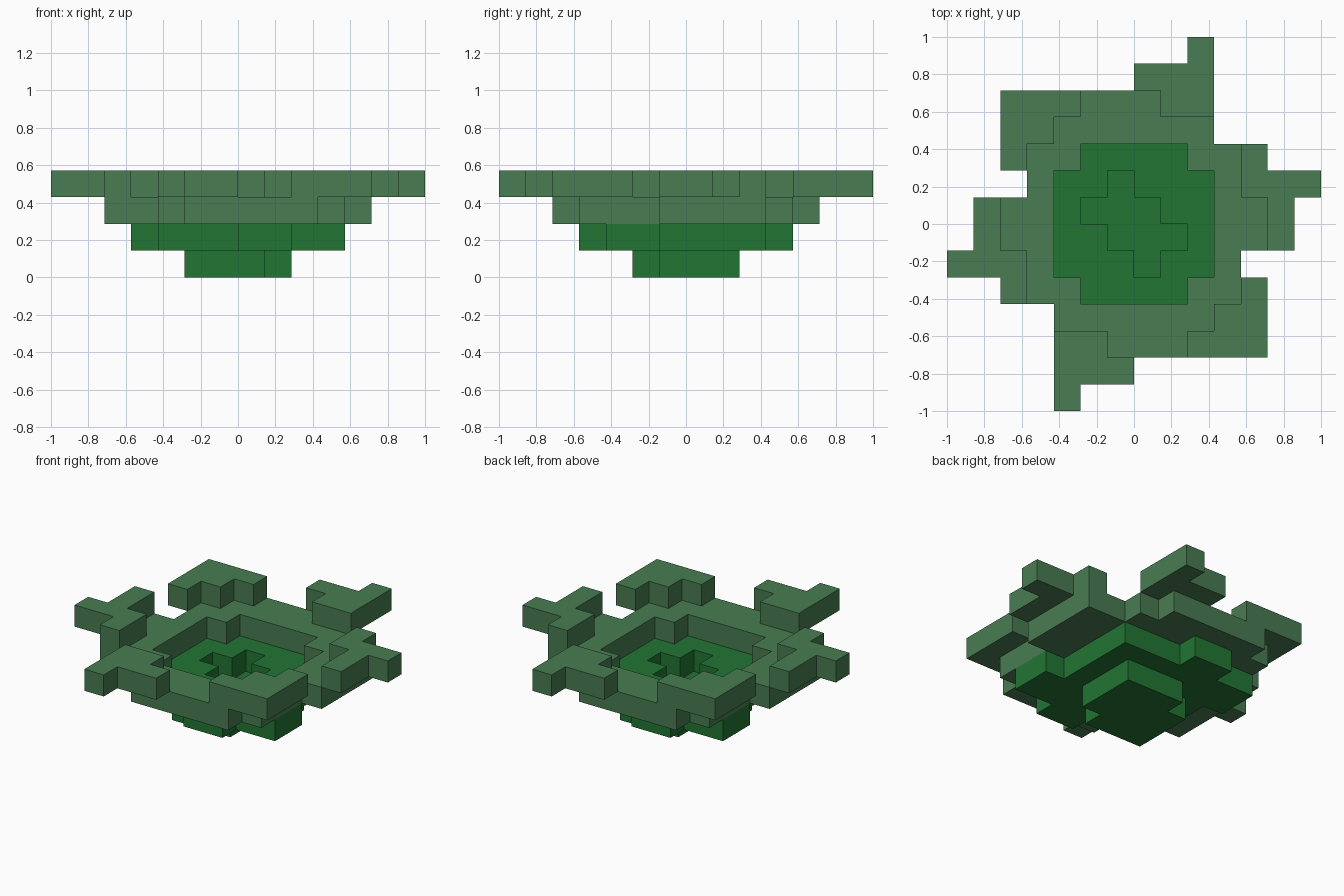
import bpy
import bmesh

cube = bpy.data.objects.get("Cube")
if cube:
    bpy.data.objects.remove(cube, do_unlink=True)

UNIT = 1 / 7  # size of one block


def material(name, color):
    mat = bpy.data.materials.new(name)
    mat.use_nodes = True
    mat.diffuse_color = color
    bsdf = mat.node_tree.nodes["Principled BSDF"]
    bsdf.inputs["Base Color"].default_value = color
    bsdf.inputs["Roughness"].default_value = 0.9
    return mat


deep_green = material("deep green", (0.016, 0.178, 0.034, 1))
grey_green = material("grey green", (0.065, 0.202, 0.084, 1))


def cells(rects):
    """Grid cells covered by rectangles (x0, y0, x1, y1)."""
    return {(x, y) for x0, y0, x1, y1 in rects
            for x in range(x0, x1) for y in range(y0, y1)}


def turned(area):
    """The same cells after a half turn about the centre."""
    return {(-x - 1, -y - 1) for x, y in area}


def block_layer(name, area, level, mat):
    """Extrude a set of cells into a layer one block high."""
    bm = bmesh.new()
    verts = {}

    def vert(x, y):
        if (x, y) not in verts:
            verts[x, y] = bm.verts.new((x * UNIT, y * UNIT, level * UNIT))
        return verts[x, y]

    for x, y in sorted(area):
        bm.faces.new([vert(x, y), vert(x + 1, y), vert(x + 1, y + 1), vert(x, y + 1)])
    raised = bmesh.ops.extrude_face_region(bm, geom=bm.faces[:], use_keep_orig=True)
    tops = [g for g in raised["geom"] if isinstance(g, bmesh.types.BMVert)]
    bmesh.ops.translate(bm, verts=tops, vec=(0, 0, UNIT))
    bmesh.ops.recalc_face_normals(bm, faces=bm.faces[:])
    mesh = bpy.data.meshes.new(name)
    bm.to_mesh(mesh)
    bm.free()
    mesh.materials.append(mat)
    obj = bpy.data.objects.new(name, mesh)
    bpy.context.collection.objects.link(obj)


# Base: a square with two opposite corners missing
base = cells([(-2, -2, 2, 2)]) - {(1, -2), (-2, 1)}
block_layer("base", base, 0, deep_green)

# Lower bowl: a square with four bumps and a stepped hole in the middle
bumps = cells([(0, -4, 2, -3), (3, -3, 4, -1)])
hollow = cells([(-1, 1, 0, 2), (-2, 0, 1, 1)])
lower = cells([(-3, -3, 3, 3)]) | bumps | turned(bumps)
block_layer("lower_bowl", lower - hollow - turned(hollow), 1, deep_green)

# Upper bowl: a wide stepped ring
half = cells([(-3, 4, 2, 5), (-4, 3, 3, 4), (-4, 1, 5, 3), (-5, 0, 5, 1)])
opening = cells([(-3, -2, 3, 2), (-2, -3, 2, 3)])
block_layer("upper_bowl", (half | turned(half)) - opening, 2, grey_green)

# Rim: three kinds of branch, each repeated on the opposite side
corner = cells([(-5, 2, -4, 5), (-4, 3, -3, 5), (-3, 4, -2, 5)])
long_tip = cells([(1, 4, 3, 5), (0, 5, 3, 6), (2, 6, 3, 7)])
side_tip = cells([(4, 1, 5, 3), (5, 1, 7, 2), (5, -1, 6, 1)])
rim = [("left_corner_branch", "right_corner_branch", corner),
       ("back_branch", "front_branch", long_tip),
       ("left_branch", "right_branch", side_tip)]
for first, second, area in rim:
    block_layer(first, area, 3, grey_green)
    block_layer(second, turned(area), 3, grey_green)
